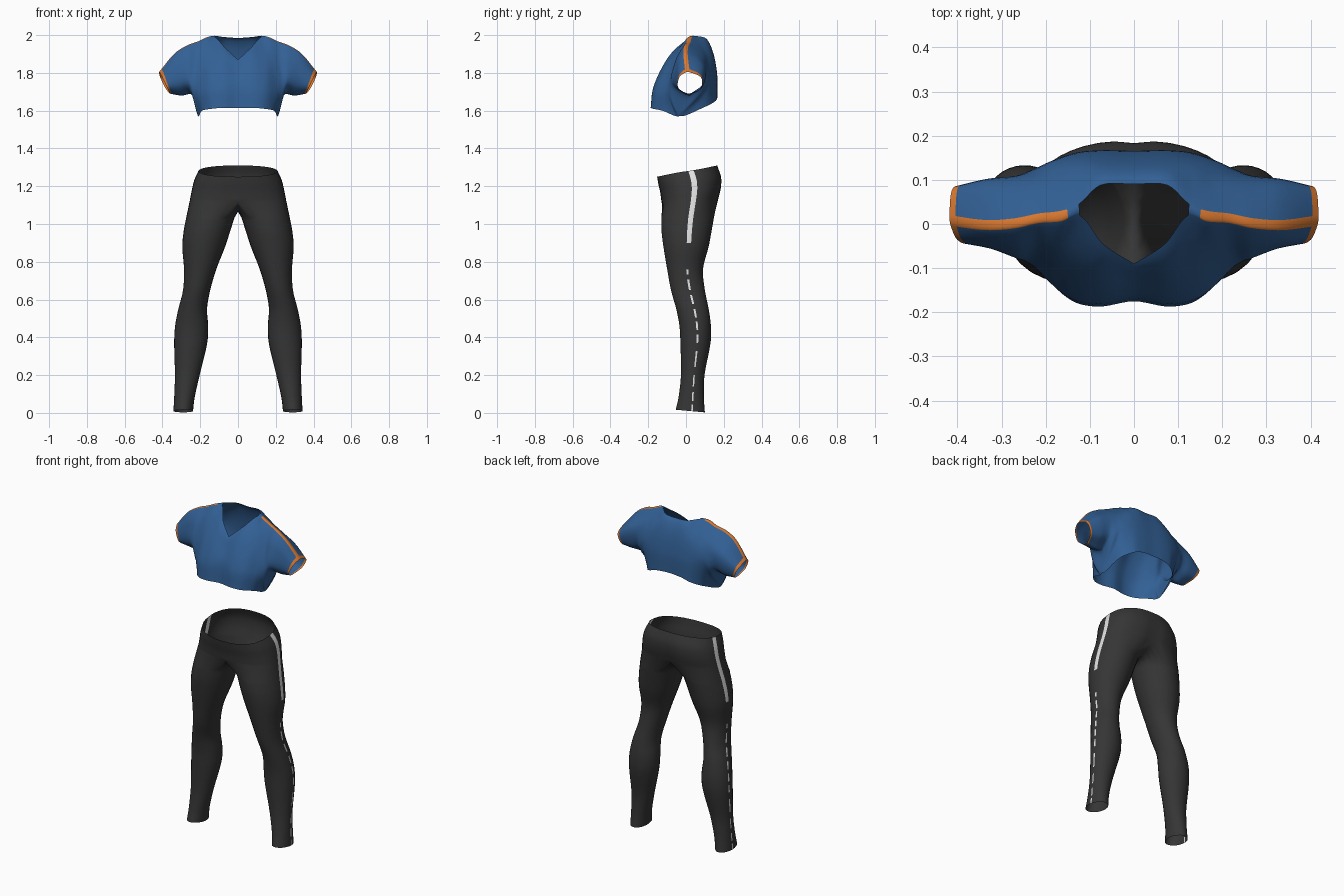
import bpy, bmesh, math
from mathutils import Vector

cube = bpy.data.objects.get("Cube")
if cube:
    bpy.data.objects.remove(cube, do_unlink=True)


def material(name, rgb):
    mat = bpy.data.materials.new(name)
    mat.use_nodes = True
    mat.diffuse_color = (*rgb, 1)
    bsdf = next(n for n in mat.node_tree.nodes if n.type == 'BSDF_PRINCIPLED')
    bsdf.inputs["Base Color"].default_value = (*rgb, 1)
    bsdf.inputs["Roughness"].default_value = 0.8
    return mat


def spline(points, steps, before=None):
    """Smooth curve through points of any dimension, spaced by chord length."""
    p = [Vector(q) for q in points]
    p = [p[0] * 2 - p[1] if before is None else before] + p + [p[-1] * 2 - p[-2]]
    t = [0.0]
    for a, b in zip(p, p[1:]):
        t.append(t[-1] + max((b - a).length, 1e-4))
    result = []
    for i in range(1, len(p) - 2):
        h = t[i + 1] - t[i]
        m0 = (p[i + 1] - p[i - 1]) * (h / (t[i + 1] - t[i - 1]))
        m1 = (p[i + 2] - p[i]) * (h / (t[i + 2] - t[i]))
        for k in range(steps):
            u = k / steps
            v = 1 - u
            result.append(p[i] * (v * v * (1 + 2 * u)) + m0 * (u * v * v)
                          + p[i + 1] * (u * u * (3 - 2 * u)) - m1 * (u * u * v))
    return result + [p[-2].copy()]


def finish(bm, name, materials):
    """Turn a half garment into a mirrored, smooth object."""
    bmesh.ops.remove_doubles(bm, verts=bm.verts[:], dist=0.0002)
    bmesh.ops.recalc_face_normals(bm, faces=bm.faces[:])
    for f in bm.faces:
        f.smooth = True
    mesh = bpy.data.meshes.new(name)
    bm.to_mesh(mesh)
    bm.free()
    for m in materials:
        mesh.materials.append(m)
    obj = bpy.data.objects.new(name, mesh)
    bpy.context.scene.collection.objects.link(obj)
    mirror = obj.modifiers.new("mirror", 'MIRROR')
    mirror.use_clip = True
    mirror.merge_threshold = 0.001
    return obj


blue = material("shirt blue", (0.032, 0.117, 0.30))
orange = material("sleeve orange", (0.70, 0.19, 0.03))
black = material("legging black", (0.036, 0.036, 0.036))
white = material("stripe white", (0.75, 0.75, 0.75))

# ---- Shirt: curves from front hem over the shoulder to back hem ----
torso_curves = [
    [(0, -.175, 1.615), (0, -.162, 1.73), (0, -.125, 1.81), (0, -.09, 1.87),
     (0, .09, 1.985), (0, .135, 1.93), (0, .163, 1.8), (0, .165, 1.675)],
    [(.08, -.187, 1.615), (.08, -.174, 1.72), (.075, -.115, 1.85), (.07, -.045, 1.935),
     (.075, .088, 1.99), (.08, .135, 1.93), (.08, .164, 1.8), (.08, .166, 1.67)],
    [(.14, -.174, 1.61), (.15, -.157, 1.72), (.14, -.08, 1.88), (.123, .02, 1.99),
     (.125, .045, 1.995), (.135, .125, 1.92), (.14, .157, 1.8), (.14, .155, 1.65)],
    [(.19, -.125, 1.6), (.205, -.115, 1.71), (.19, -.06, 1.88), (.165, .006, 1.985),
     (.165, .03, 1.985), (.185, .11, 1.9), (.2, .137, 1.79), (.19, .10, 1.62)]]
# Closed rings of the side and sleeve, starting at the underarm seam
sleeve_rings = [
    [(.212, -.03, 1.572), (.235, -.09, 1.7), (.225, -.055, 1.86), (.215, .002, 1.962),
     (.215, .024, 1.962), (.225, .105, 1.88), (.235, .112, 1.74)],
    [(.245, .02, 1.685), (.265, -.073, 1.74), (.265, -.057, 1.86), (.27, -.01, 1.942),
     (.27, .013, 1.942), (.27, .10, 1.86), (.265, .097, 1.75)],
    [(.3, .02, 1.68), (.32, -.05, 1.73), (.33, -.047, 1.83), (.335, -.014, 1.9),
     (.335, .009, 1.9), (.335, .095, 1.83), (.32, .09, 1.73)],
    [(.36, .02, 1.69), (.375, -.04, 1.72), (.40, -.036, 1.775), (.415, -.004, 1.802),
     (.418, .02, 1.803), (.411, .08, 1.775), (.385, .078, 1.72)]]
curves = torso_curves + [ring + ring[:1] for ring in sleeve_rings]
STEPS = 6
NECK_ROW = 2 * STEPS
SEAM_ROW = len(torso_curves) * STEPS
RIDGE = range(3 * STEPS, 4 * STEPS)

# Smooth along each column, the centre line staying level except at the V neck
columns = []
for c, column in enumerate(zip(*curves)):
    x, y, z = column[1]
    columns.append(spline(column, STEPS, None if c == 3 else Vector((-x, y, z))))

bm = bmesh.new()
rows = []
for r, row in enumerate(zip(*columns)):
    row = list(row)
    before = None
    if r >= SEAM_ROW:
        row[0] = row[-1] = (row[0] + row[-1]) / 2
        before = row[-2]
    rows.append([bm.verts.new(p) for p in spline(row, STEPS, before)])
for r in range(len(rows) - 1):
    for c in range(len(rows[0]) - 1):
        if c in RIDGE and r < NECK_ROW:
            continue        # neck opening
        f = bm.faces.new((rows[r][c], rows[r][c + 1], rows[r + 1][c + 1], rows[r + 1][c]))
        on_stripe = c in RIDGE and r >= NECK_ROW + 4
        on_cuff = r == len(rows) - 2
        f.material_index = int(on_stripe or on_cuff)
finish(bm, "shirt", [blue, orange])

# ---- Leggings: leg rings (height, inner x, outer x, front y, back y) ----
leg_profile = [
    (.01, .238, .342, -.055, .10), (.08, .23, .338, -.04, .095), (.2, .203, .334, -.027, .098),
    (.37, .163, .338, -.03, .13), (.46, .158, .333, -.035, .132), (.55, .164, .316, -.052, .12),
    (.65, .147, .291, -.08, .10), (.76, .115, .286, -.10, .09), (.88, .068, .295, -.12, .12),
    (.96, .042, .288, -.13, .135), (1.035, .018, .274, -.131, .148)]
# Hip rings (height, half width, front y, back y)
hip_profile = [(1.12, .256, -.13, .17), (1.17, .244, -.137, .187),
               (1.21, .232, -.146, .187), (1.25, .21, -.153, .165)]
INNER, OUTER = 8, 10        # ring divisions on the crotch side and on each outer side
RING = INNER + 2 * OUTER + 1
STRIPE = INNER + OUTER


def ring_angles(z):
    """Angles from the inner thigh; the narrow gap at the side is the stripe."""
    mid, w = 187, (5.5 if z > .89 else 3.5)
    angles = [-60 + 120 * i / INNER for i in range(INNER)]
    angles += [60 + (mid - w - 60) * i / OUTER for i in range(OUTER + 1)]
    angles += [mid + w + (300 - mid - w) * i / OUTER for i in range(OUTER + 1)]
    return [math.radians(a) for a in angles]


def power(v, e=0.85):
    return math.copysign(abs(v) ** e, v)


bm = bmesh.new()
rings = []
for z, xi, xo, yf, yb in spline(leg_profile, 4):
    ring = []
    for a in ring_angles(z)[:RING]:
        x = (xi + xo) / 2 - (xo - xi) / 2 * math.cos(a)
        y = (yf + yb) / 2 - (yb - yf) / 2 * math.sin(a)
        tilt = max(0, 1 - z / .1) * .1 * (y - .02)
        ring.append(bm.verts.new((x, y, z - tilt)))
    rings.append(ring)

for level, (z, half, yf, yb) in enumerate(spline(hip_profile, 4)):
    ring = [None] * RING
    angles = ring_angles(z)
    rise = (z - hip_profile[0][0]) / (hip_profile[-1][0] - hip_profile[0][0])
    for j in range(INNER, RING + 1):
        phi = (angles[j] - math.radians(60)) * .75
        x = half * power(max(0, math.sin(phi)))
        y = (yf + yb) / 2 - (yb - yf) / 2 * power(math.cos(phi))
        if phi > math.pi / 2:       # cleft at the back
            y -= .015 * (1 - rise) * math.exp(-(x / .03) ** 2)
        lift = .03 * (1 - math.cos(phi)) * rise
        ring[j % RING] = bm.verts.new((x, y, z + lift))
    if level == 0:                  # crotch seam between the legs
        front, back = ring[INNER].co, ring[0].co
        for j in range(1, INNER):
            s = -math.sin(angles[j]) / math.sin(math.radians(60))
            y = (front.y + back.y) / 2 + (back.y - front.y) / 2 * s
            ring[j] = bm.verts.new((0, y, 1.065 + .055 * s * s))
    rings.append(ring)

for r, (low, high) in enumerate(zip(rings, rings[1:])):
    for j in range(RING):
        k = (j + 1) % RING
        quad = (low[j], low[k], high[k], high[j])
        if None in quad or all(v.co.x < 1e-5 for v in quad):
            continue
        f = bm.faces.new(quad)
        z = low[STRIPE].co.z
        f.material_index = int(j == STRIPE and (z > .88 or (z < .74 and r % 3 < 2)))
finish(bm, "leggings", [black, white])
